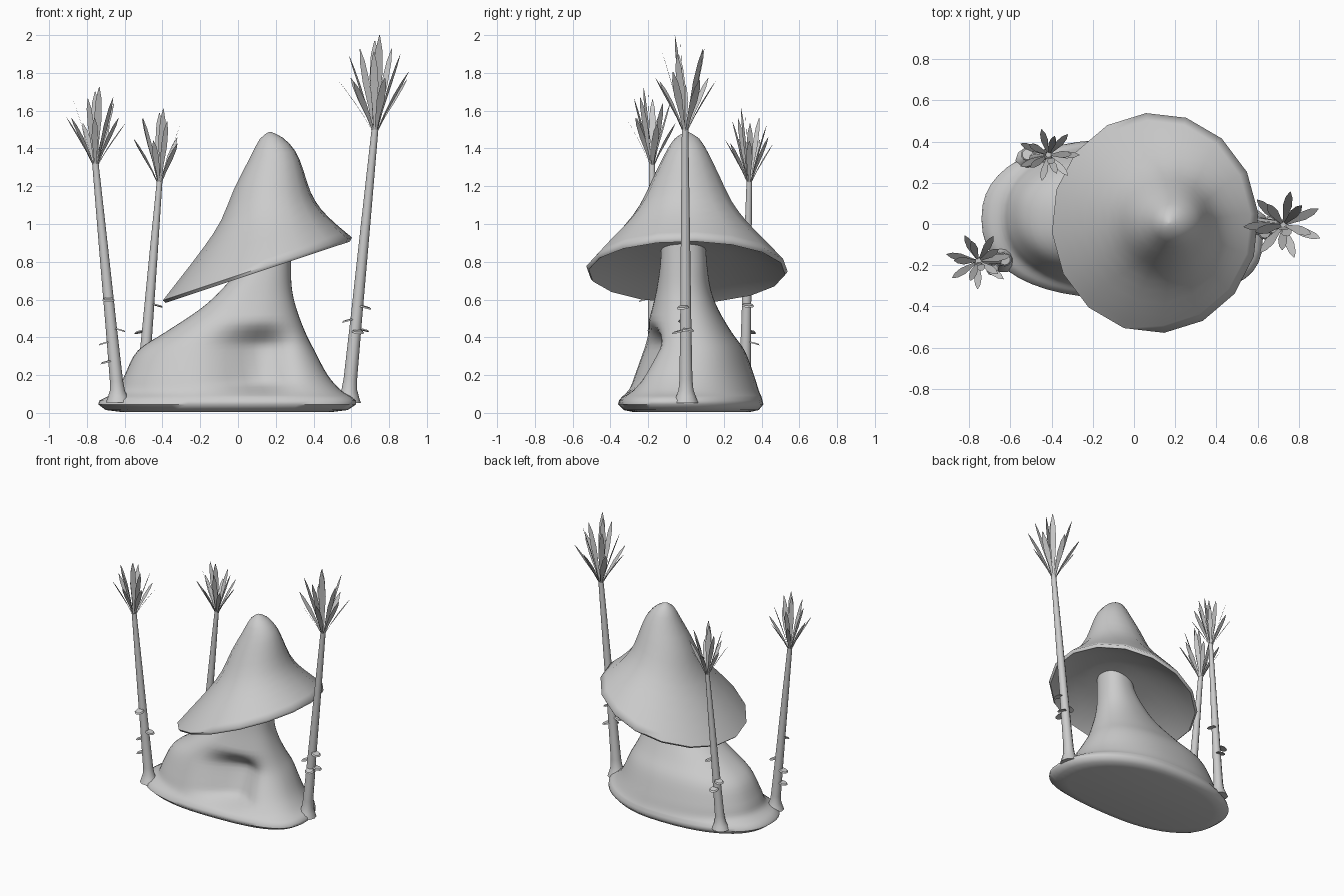
import bpy, bmesh, math, random
from mathutils import Vector

if "Cube" in bpy.data.objects:
    bpy.data.objects.remove(bpy.data.objects["Cube"])

random.seed(4)


def finish(name, bm, angle=50):
    bmesh.ops.recalc_face_normals(bm, faces=bm.faces)
    me = bpy.data.meshes.new(name)
    bm.to_mesh(me)
    bm.free()
    ob = bpy.data.objects.new(name, me)
    bpy.context.collection.objects.link(ob)
    bpy.ops.object.select_all(action='DESELECT')
    ob.select_set(True)
    bpy.context.view_layer.objects.active = ob
    bpy.ops.object.shade_smooth_by_angle(angle=math.radians(angle))
    return ob


def loft(rings):
    """Skin a list of equal-length point rings and cap both ends."""
    bm = bmesh.new()
    vs = [[bm.verts.new(p) for p in r] for r in rings]
    n = len(vs[0])
    for a, b in zip(vs, vs[1:]):
        for i in range(n):
            bm.faces.new((a[i], a[(i + 1) % n], b[(i + 1) % n], b[i]))
    bm.faces.new(vs[0][::-1])
    bm.faces.new(vs[-1])
    return bm


def smooth_rows(rows, steps):
    """Catmull-Rom interpolation of profile rows."""
    out = []
    for i in range(len(rows) - 1):
        p0, p1, p2 = rows[max(i - 1, 0)], rows[i], rows[i + 1]
        p3 = rows[min(i + 2, len(rows) - 1)]
        for k in range(steps):
            t = k / steps
            out.append([0.5 * (2 * b + (c - a) * t + (2 * a - 5 * b + 4 * c - d) * t * t
                               + (3 * b - a - 3 * c + d) * t ** 3)
                        for a, b, c, d in zip(p0, p1, p2, p3)])
    return out + [rows[-1]]


def oval(xl, xr, yf, yb, n, power):
    pts = []
    for i in range(n):
        a = 2 * math.pi * i / n
        c, s = math.cos(a), math.sin(a)
        px = math.copysign(abs(c) ** (2 / power), c)
        py = math.copysign(abs(s) ** (2 / power), s)
        pts.append(((xl + xr) / 2 + px * (xr - xl) / 2, (yf + yb) / 2 + py * (yb - yf) / 2))
    return pts


def step(a, b, v):
    t = min(1, max(0, (v - a) / (b - a)))
    return t * t * (3 - 2 * t)


# stem flowing out into its foot: z, left, right, front, back
foot = [(0.005, -0.62, 0.5, -0.28, 0.34), (0.015, -0.70, 0.58, -0.33, 0.385),
        (0.045, -0.74, 0.625, -0.36, 0.41), (0.065, -0.735, 0.625, -0.355, 0.405)]
stem = [(0.085, -0.695, 0.60, -0.34, 0.40), (0.12, -0.635, 0.545, -0.315, 0.385),
        (0.20, -0.60, 0.475, -0.285, 0.36), (0.33, -0.53, 0.405, -0.24, 0.31),
        (0.43, -0.38, 0.355, -0.215, 0.24), (0.55, -0.20, 0.31, -0.18, 0.17),
        (0.66, -0.08, 0.285, -0.155, 0.13), (0.80, 0.03, 0.28, -0.135, 0.11),
        (0.95, 0.05, 0.28, -0.13, 0.10)]
rings = []
for z, *r in foot + smooth_rows(stem, 4):
    ring = []
    for x, y in oval(*r, 48, 2.3):
        y -= 0.10 * (max(0, x) / 0.63) ** 2 * step(0.45, 0.1, z) if z < 0.45 else 0
        if y < 0:  # hollow pressed into the front
            sx = 0.13 if x > 0.13 else 0.2
            y += (0.13 * min(1, -y / 0.15) * math.exp(-((x - 0.13) / sx) ** 2)
                  * step(0.08, 0.17, z) * (1 - step(0.34, 0.5, z)))
        ring.append((x, y, z))
    rings.append(ring)
finish("stem", loft(rings), 60)

# tilted cap: left x, left z, right x, right z, half depth
cap = [(-0.40, 0.595, 0.605, 0.93, 0.535), (-0.31, 0.71, 0.52, 1.0, 0.45),
       (-0.18, 0.88, 0.44, 1.08, 0.335), (-0.09, 1.02, 0.385, 1.17, 0.25),
       (-0.02, 1.19, 0.345, 1.29, 0.18), (0.06, 1.345, 0.305, 1.385, 0.12),
       (0.115, 1.45, 0.24, 1.455, 0.065), (0.165, 1.488, 0.175, 1.488, 0.005)]
under = [(0.08, 0.83, 0.22, 0.88, 0.08), (-0.05, 0.79, 0.35, 0.91, 0.22),
         (-0.22, 0.71, 0.47, 0.93, 0.36), (-0.34, 0.625, 0.56, 0.92, 0.475),
         (-0.385, 0.582, 0.595, 0.908, 0.522)]
rings = []
for x0, z0, x1, z1, d in under + smooth_rows(cap, 2):
    ring = []
    for i in range(16):
        a = math.radians(5 + 22.5 * i)
        t = 0.5 + 0.5 * math.cos(a)
        ring.append((x0 + (x1 - x0) * t, 0.005 + d * math.sin(a), z0 + (z1 - z0) * t))
    rings.append(ring)
finish("cap", loft(rings), 80)


def leaf(bm, origin, ang, reach, height, width):
    d = Vector((math.cos(ang), 0.85 * math.sin(ang), 0))
    t = Vector((-math.sin(ang), math.cos(ang), 0))
    prev = None
    for s, w in ((0, 0.25), (0.3, 0.55), (0.6, 1.0), (0.85, 0.75), (1, 0.08)):
        c = origin + d * (reach * s ** 1.15 + 0.008) + Vector((0, 0, height * s))
        row = [bm.verts.new(c - t * w * width), bm.verts.new(c + t * w * width)]
        if prev:
            bm.faces.new((prev[0], prev[1], row[1], row[0]))
        prev = row


def palm(name, base, top, r0, r1, size, shelves, spin):
    base, top = Vector(base), Vector(top)
    axis = top - base
    # trunk with flared foot
    rings = []
    for s, r in ((-0.02, r0 * 1.9), (0.005, r0 * 1.5), (0.03, r0 * 1.15), (0.07, r0),
                 (0.3, r0 * 0.85), (0.65, (r0 + r1) / 2 * 0.92), (1, r1)):
        c = base + axis * s
        rings.append([(c.x + r * math.cos(k * math.pi / 5), c.y + r * math.sin(k * math.pi / 5), c.z)
                      for k in range(10)])
    finish(name + "_trunk", loft(rings))
    # small shelf fungi on the trunk
    bm = bmesh.new()
    for z, deg in shelves:
        c = base + axis * ((z - base.z) / axis.z)
        a = math.radians(deg)
        off = Vector((math.cos(a), math.sin(a), 0)) * (r0 + 0.008)
        geo = bmesh.ops.create_cone(bm, cap_ends=True, segments=10, radius1=0.033, radius2=0.026, depth=0.008)
        for v in geo['verts']:
            v.co.z -= 0.28 * (v.co.x * math.cos(a) + v.co.y * math.sin(a))
            v.co += c + off
    finish(name + "_fungi", bm, 30)
    # crown: spreading outer leaves, steeper inner leaves, two upright
    bm = bmesh.new()
    o = top - Vector((0, 0, 0.02))
    for k in range(7):
        leaf(bm, o, spin + k * math.tau / 7, 0.185 * size, (0.29 + random.uniform(-0.02, 0.04)) * size, 0.022 * size)
    for k in range(5):
        leaf(bm, o, spin + 0.4 + k * math.tau / 5, 0.135 * size, (0.43 + random.uniform(-0.03, 0.03)) * size, 0.022 * size)
    leaf(bm, o, -1.6, 0.02 * size, 0.49 * size, 0.028 * size)
    leaf(bm, o, -1.2, 0.06 * size, 0.52 * size, 0.026 * size)
    finish(name + "_leaves", bm)


palm("right_palm", (0.585, 0, 0.08), (0.725, -0.005, 1.5), 0.036, 0.018, 1.0,
     [(0.56, -20), (0.44, 15), (0.49, 190), (0.43, -70)], 0.5)
palm("left_palm", (-0.635, -0.17, 0.08), (-0.755, -0.18, 1.32), 0.035, 0.017, 0.82,
     [(0.6, -90), (0.44, 0), (0.37, 180), (0.27, 190)], 0.2)
palm("back_palm", (-0.51, 0.31, 0.08), (-0.415, 0.335, 1.23), 0.033, 0.015, 0.77,
     [(0.57, 10), (0.43, 150), (0.37, 90)], 0.9)
